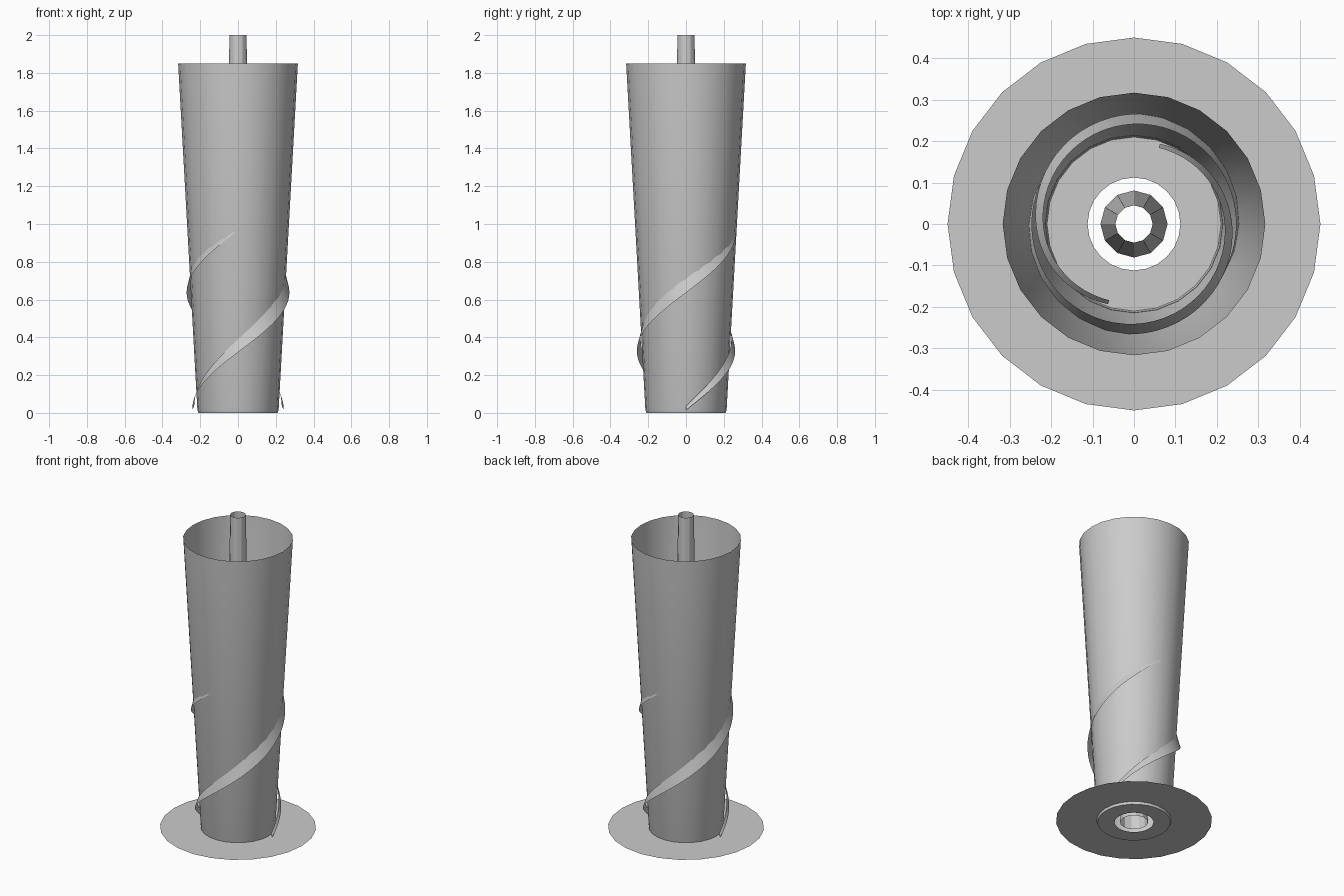
import bpy, bmesh
from math import sin, cos, pi, radians

cube = bpy.data.objects.get("Cube")
if cube:
    bpy.data.objects.remove(cube, do_unlink=True)

grey = bpy.data.materials.new("plain_grey")
grey.use_nodes = True
grey.diffuse_color = (0.6, 0.6, 0.6, 1)
grey.node_tree.nodes["Principled BSDF"].inputs["Base Color"].default_value = (0.6, 0.6, 0.6, 1)


def loft(name, rows, closed):
    """Join equal rows of points into a sheet of quads."""
    bm = bmesh.new()
    grid = [[bm.verts.new(p) for p in row] for row in rows]
    for a, b in zip(grid, grid[1:]):
        n = len(a)
        for i in range(n if closed else n - 1):
            j = (i + 1) % n
            bm.faces.new((a[i], a[j], b[j], b[i]))
    mesh = bpy.data.meshes.new(name)
    bm.to_mesh(mesh)
    bm.free()
    mesh.materials.append(grey)
    obj = bpy.data.objects.new(name, mesh)
    bpy.context.collection.objects.link(obj)
    bpy.ops.object.select_all(action='DESELECT')
    obj.select_set(True)
    bpy.context.view_layer.objects.active = obj
    bpy.ops.object.shade_smooth_by_angle(angle=radians(25))
    return obj


def lathe(name, profile, sides):
    """Turn a (radius, height) profile around the z axis."""
    loft(name, [[(r * cos(2 * pi * i / sides), r * sin(2 * pi * i / sides), z)
                 for i in range(sides)] for r, z in profile], True)


# Open flared shell with a holed floor
lathe("outer_shell", [(0.112, 0), (0.21, 0), (0.215, 0.015), (0.317, 1.85)], 24)

# Flat base flange
lathe("base_flange", [(0.45, 0.015), (0.214, 0.015)], 24)

# Tapered open centre tube
lathe("centre_tube", [(0.081, 0), (0.045, 2.0)], 12)

# Two bulging helical ribbons, half a turn apart
TURNS, STEPS = 1.2, 72
RADII = [0.242, 0.260, 0.272, 0.266, 0.237, 0.198]  # lower edge at each quarter turn


def lower_radius(s):
    q = min(int(s * 4), 4)
    p = [RADII[max(q - 1, 0)], RADII[q], RADII[q + 1], RADII[min(q + 2, 5)]]
    t = s * 4 - q
    # Catmull-Rom blend between quarter turns
    return p[1] + 0.5 * t * (p[2] - p[0] + t * (2 * p[0] - 5 * p[1] + 4 * p[2] - p[3]
                             + t * (3 * (p[1] - p[2]) + p[3] - p[0])))


for name, start in (("left_ribbon", 0), ("right_ribbon", pi)):
    lower, upper = [], []
    for k in range(STEPS + 1):
        s = TURNS * k / STEPS
        swell = sin(pi * s / TURNS)
        angle = start + 2 * pi * s
        r, z = lower_radius(s), 0.025 + 1.32 * s
        width, height = 0.01 + 0.016 * swell, 0.02 + 0.08 * swell
        lower.append((r * cos(angle), r * sin(angle), z - height / 2))
        r -= width
        upper.append((r * cos(angle), r * sin(angle), z + height / 2))
    loft(name, [lower, upper], False)
